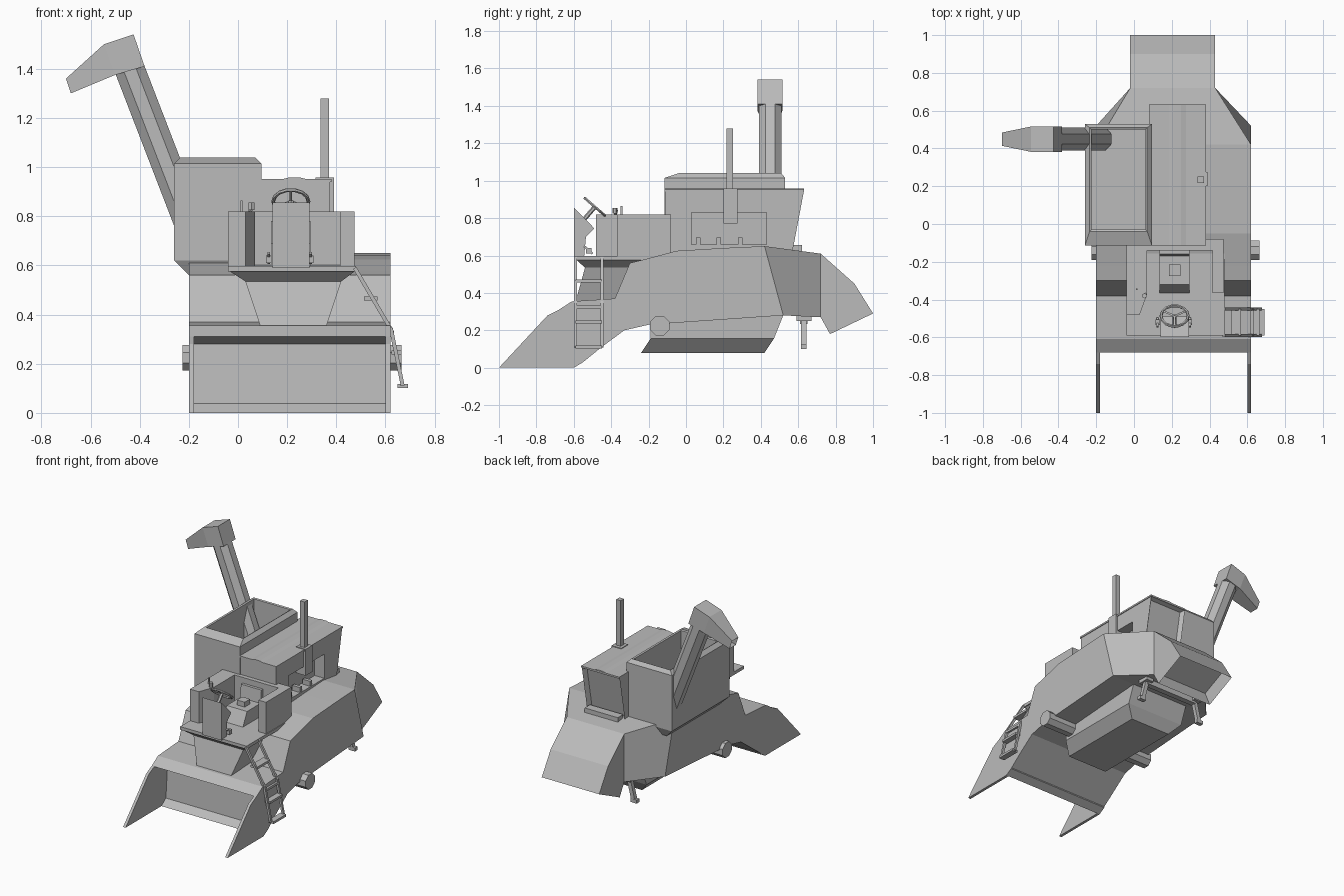
import bpy, bmesh, math
from mathutils import Vector

if "Cube" in bpy.data.objects:
    bpy.data.objects.remove(bpy.data.objects["Cube"], do_unlink=True)

GREY = bpy.data.materials.new("plain grey")
GREY.use_nodes = True
GREY.diffuse_color = (0.5, 0.5, 0.5, 1)
GREY.node_tree.nodes["Principled BSDF"].inputs["Base Color"].default_value = (0.5, 0.5, 0.5, 1)


def loft(name, rings):
    """Closed solid through rings of equal point count."""
    bm = bmesh.new()
    loops = [[bm.verts.new(p) for p in ring] for ring in rings]
    n = len(loops[0])
    for a, b in zip(loops, loops[1:]):
        for i in range(n):
            j = (i + 1) % n
            bm.faces.new((a[i], a[j], b[j], b[i]))
    bm.faces.new(loops[0][::-1])
    bm.faces.new(loops[-1])
    bmesh.ops.recalc_face_normals(bm, faces=bm.faces)
    mesh = bpy.data.meshes.new(name)
    bm.to_mesh(mesh)
    bm.free()
    mesh.materials.append(GREY)
    ob = bpy.data.objects.new(name, mesh)
    bpy.context.collection.objects.link(ob)
    return ob


def prism(name, axis, a, b, pts):
    """Extrude a 2D profile along an axis from a to b."""
    place = {"x": lambda t, p: (t, p[0], p[1]),
             "y": lambda t, p: (p[0], t, p[1]),
             "z": lambda t, p: (p[0], p[1], t)}[axis]
    return loft(name, [[place(t, p) for p in pts] for t in (a, b)])


def rect(x0, x1, y0, y1, z):
    return [(x0, y0, z), (x1, y0, z), (x1, y1, z), (x0, y1, z)]


def box(name, x0, x1, y0, y1, z0, z1):
    return loft(name, [rect(x0, x1, y0, y1, z0), rect(x0, x1, y0, y1, z1)])


def bar(name, p, q, r, sides=4):
    """Straight bar with a regular cross-section."""
    p, q = Vector(p), Vector(q)
    turn = (q - p).to_track_quat("Z", "Y")
    angles = [2 * math.pi * (i + 0.5) / sides for i in range(sides)]
    ring = [turn @ Vector((r * math.cos(t), r * math.sin(t), 0)) for t in angles]
    return loft(name, [[c + v for v in ring] for c in (p, q)])


def recess(ob, direction, margin, depth):
    """Inset the face that best faces a direction and push it in."""
    bm = bmesh.new()
    bm.from_mesh(ob.data)
    bm.normal_update()
    face = max(bm.faces, key=lambda f: f.normal.dot(Vector(direction)))
    bmesh.ops.inset_individual(bm, faces=[face], thickness=margin)
    bmesh.ops.translate(bm, verts=face.verts, vec=face.normal * -depth)
    bm.to_mesh(ob.data)
    bm.free()


LEFT, RIGHT = -0.2, 0.62

# Main body with the hollow header mouth at its front
prism("main_body", "x", LEFT, RIGHT, [
    (-0.68, 0.31), (-0.61, 0.355), (-0.38, 0.37), (-0.30, 0.56), (-0.22, 0.58),
    (-0.05, 0.625), (0.2, 0.64), (0.42, 0.65), (0.52, 0.28), (-0.2, 0.23),
    (-0.33, 0.2), (-0.6, 0), (-0.55, 0.03), (-0.53, 0.28)])
for side, x in (("right", LEFT), ("left", RIGHT - 0.02)):
    prism(side + "_header_plate", "x", x, x + 0.02, [
        (-1, 0), (-0.74, 0.28), (-0.68, 0.31), (-0.61, 0.355), (-0.48, 0.36),
        (-0.48, 0.09), (-0.6, 0)])
loft("rear_taper", [
    [(LEFT, 0.42, 0.65), (RIGHT, 0.42, 0.65), (RIGHT, 0.52, 0.28), (LEFT, 0.52, 0.28)],
    [(-0.02, 0.72, 0.61), (0.43, 0.72, 0.61), (0.43, 0.72, 0.27), (-0.02, 0.72, 0.27)]])
hood = prism("rear_hood", "x", -0.02, 0.43, [
    (0.72, 0.61), (0.9, 0.45), (1, 0.29), (0.77, 0.18), (0.72, 0.27)])
recess(hood, (0, 0.43, -0.9), 0.02, 0.1)

# Belly, axle stubs and rear supports
loft("belly_tank", [
    rect(0.05, 0.37, -0.24, 0.42, 0.08), rect(-0.02, 0.44, -0.19, 0.47, 0.155),
    rect(-0.02, 0.44, -0.19, 0.52, 0.28)])
bar("axle", (-0.225, -0.14, 0.225), (0.665, -0.14, 0.225), 0.056, 8)
box("rear_axle", 0.0, 0.42, 0.61, 0.65, 0.235, 0.285)
for side, x, out in (("right", 0.0, -1), ("left", 0.42, 1)):
    box(side + "_support_bracket", x - 0.03, x + 0.03, 0.59, 0.67, 0.25, 0.28)
    bar(side + "_support_leg", (x, 0.63, 0.26), (x + out * 0.035, 0.63, 0.12), 0.02)
    box(side + "_support_foot", x + out * 0.04 - 0.025, x + out * 0.04 + 0.025,
        0.615, 0.645, 0.1, 0.125)

# Driver platform
loft("platform_base", [
    rect(0.09, 0.36, -0.59, -0.3, 0.355), rect(0.03, 0.42, -0.54, -0.28, 0.535),
    rect(-0.04, 0.48, -0.59, -0.22, 0.58)])
box("platform_floor", -0.04, 0.48, -0.59, -0.1, 0.575, 0.597)
prism("side_console", "z", 0.59, 0.82, [
    (-0.04, -0.48), (0.03, -0.48), (0.07, -0.37), (0.07, -0.11), (-0.04, -0.11)])
box("side_wall", 0.415, 0.475, -0.365, -0.1, 0.59, 0.82)
box("cab_back_wall", -0.04, 0.475, -0.14, -0.08, 0.59, 0.82)
prism("seat", "x", 0.135, 0.295, [
    (-0.37, 0.59), (-0.32, 0.69), (-0.17, 0.69), (-0.16, 0.78), (-0.13, 0.78), (-0.13, 0.59)])
box("seat_box", 0.185, 0.245, -0.275, -0.215, 0.685, 0.725)
prism("steering_console", "x", 0.14, 0.29, [
    (-0.598, 0.855), (-0.49, 0.745), (-0.535, 0.7), (-0.545, 0.59), (-0.598, 0.59)])
for i, x in enumerate((0.125, 0.295)):
    bar(f"pedal_arm_{i}", (x, -0.545, 0.65), (x, -0.5, 0.61), 0.008)
    box(f"pedal_{i}", x - 0.012, x + 0.012, -0.535, -0.505, 0.61, 0.64)

# Steering wheel and levers
hub = Vector((0.215, -0.487, 0.86))
tilt = Vector((0, 0.65, 0.75)).normalized()
bpy.ops.mesh.primitive_torus_add(
    location=hub, rotation=tilt.to_track_quat("Z", "Y").to_euler(),
    major_radius=0.072, minor_radius=0.008, major_segments=14, minor_segments=6)
wheel = bpy.context.object
wheel.name = "steering_wheel"
wheel.data.materials.append(GREY)
bar("steering_column", hub - tilt * 0.1, hub, 0.012, 6)
for i in range(3):
    turn = tilt.to_track_quat("Z", "Y")
    t = math.radians(90 + 120 * i)
    bar(f"wheel_spoke_{i}", hub, hub + turn @ Vector((0.07 * math.cos(t), 0.07 * math.sin(t), 0)), 0.007)
bar("thin_lever", (0.015, -0.345, 0.81), (0.015, -0.345, 0.865), 0.006)
bar("shift_lever", (0.045, -0.38, 0.81), (0.06, -0.37, 0.845), 0.008)
bar("shift_knob", (0.055, -0.38, 0.825), (0.055, -0.38, 0.855), 0.014, 6)

# Ladder in two straight flights
def step(name, x, z, w):
    box(name, x - w, x + w, -0.59, -0.45, z - 0.008, z + 0.008)

for i, y in enumerate((-0.59, -0.45)):
    bar(f"upper_ladder_rail_{i}", (0.475, y, 0.59), (0.622, y, 0.34), 0.011)
    bar(f"lower_ladder_rail_{i}", (0.622, y, 0.345), (0.67, y, 0.11), 0.011)
for i, (x, z, w) in enumerate([(0.54, 0.465, 0.027), (0.615, 0.325, 0.02),
                               (0.645, 0.245, 0.02), (0.67, 0.11, 0.022)]):
    step(f"ladder_step_{i}", x, z, w)

# Engine housing with side bay, rear grille and exhaust
engine = prism("engine_housing", "x", 0.08, 0.375, [
    (-0.11, 0.6), (-0.11, 0.943), (0.63, 0.943), (0.565, 0.6)])
recess(engine, (0, 1, -0.2), 0.025, 0.03)
cutter = box("bay_cutter", 0.3, 0.5, 0.03, 0.43, 0.66, 0.83)
cutter.hide_render = True
cutter.hide_set(True)
cut = engine.modifiers.new("bay", "BOOLEAN")
cut.operation = "DIFFERENCE"
cut.object = cutter
box("engine_roof", 0.08, 0.38, -0.115, 0.632, 0.94, 0.952)
prism("roof_ridge", "y", -0.115, 0.63, [(0.18, 0.951), (0.21, 0.958), (0.25, 0.958), (0.28, 0.951)])
box("rear_ledge", 0.1, 0.36, 0.56, 0.62, 0.62, 0.655)
for i, y in enumerate((0.065, 0.175, 0.29)):
    box(f"bay_fitting_{i}", 0.31, 0.37, y - 0.012, y + 0.012, 0.64, 0.695)
box("exhaust_base", 0.315, 0.39, 0.2, 0.275, 0.77, 0.957)
box("exhaust_pipe", 0.335, 0.37, 0.217, 0.252, 0.95, 1.28)

# Open grain tank
loft("grain_tank", [
    rect(-0.2, 0.095, -0.08, 0.5, 0.56), rect(-0.26, 0.095, -0.115, 0.53, 0.62),
    rect(-0.26, 0.095, -0.115, 0.53, 1.015), rect(-0.235, 0.07, -0.04, 0.51, 1.04),
    rect(-0.225, 0.06, -0.03, 0.5, 1.035), rect(-0.225, 0.06, -0.03, 0.5, 0.7)])

# Unloading pipe and spout
bar("unloading_pipe", (-0.175, 0.45, 0.71), (-0.445, 0.45, 1.41), 0.066, 8)
def spout_ring(x_top, z_top, x_low, z_low, half):
    return [(x_top, 0.449 - half, z_top), (x_top, 0.449 + half, z_top),
            (x_low, 0.449 + half, z_low), (x_low, 0.449 - half, z_low)]

spout = loft("unloading_spout", [
    spout_ring(-0.425, 1.54, -0.38, 1.41, 0.067),
    spout_ring(-0.545, 1.5, -0.5, 1.375, 0.067),
    spout_ring(-0.7, 1.36, -0.68, 1.3, 0.035)])
recess(spout, (-0.9, 0, -0.4), 0.008, 0.03)
